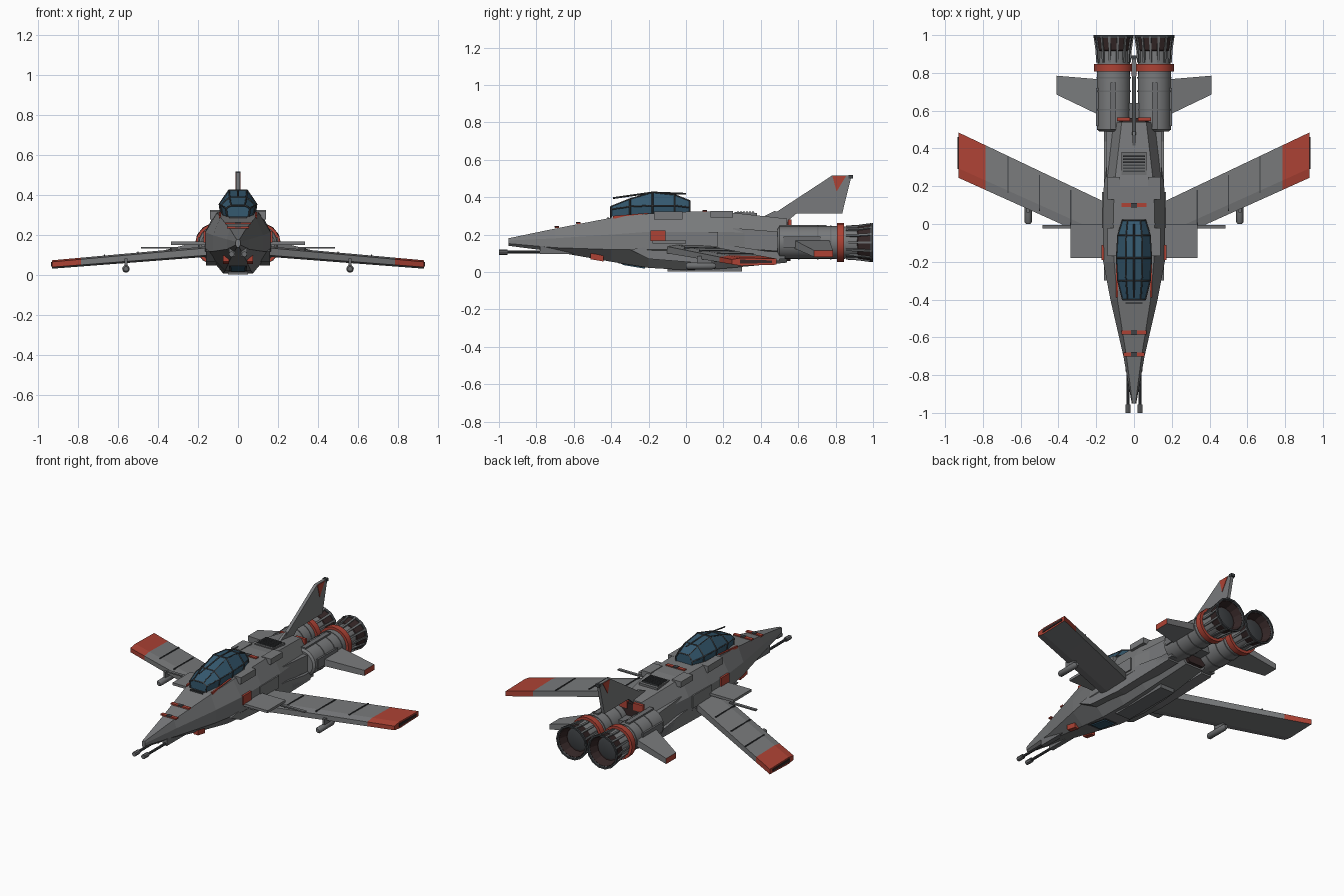
import bpy, bmesh
from math import sin, cos, pi
from mathutils import Vector

cube = bpy.data.objects.get("Cube")
if cube:
    bpy.data.objects.remove(cube, do_unlink=True)


def material(name, r, g, b):
    mat = bpy.data.materials.new(name)
    mat.use_nodes = True
    mat.diffuse_color = (r, g, b, 1)
    mat.node_tree.nodes["Principled BSDF"].inputs["Base Color"].default_value = (r, g, b, 1)
    mat.node_tree.nodes["Principled BSDF"].inputs["Roughness"].default_value = 0.6
    return mat


GREY = material("hull grey", 0.19, 0.195, 0.2)
PANEL = material("panel grey", 0.15, 0.155, 0.16)
RED = material("marking red", 0.42, 0.055, 0.035)
DARK = material("scorched brown", 0.035, 0.02, 0.02)
FRAME = material("frame grey", 0.05, 0.055, 0.06)
GLASS = material("canopy blue", 0.035, 0.1, 0.16)


def finish(name, bm, mats, mirror=False, rule=None):
    """Turn a bmesh into an object, optionally mirrored and coloured by a face rule."""
    bmesh.ops.recalc_face_normals(bm, faces=bm.faces)
    bm.normal_update()
    if rule:
        for face in bm.faces:
            face.material_index = rule(face.calc_center_median(), face.normal)
    mesh = bpy.data.meshes.new(name)
    bm.to_mesh(mesh)
    bm.free()
    for mat in mats:
        mesh.materials.append(mat)
    obj = bpy.data.objects.new(name, mesh)
    bpy.context.collection.objects.link(obj)
    if mirror:
        mod = obj.modifiers.new("Mirror", "MIRROR")
        mod.use_mirror_merge = False
    return obj


def loft(name, rings, mats, mirror=False, rule=None, caps=True):
    bm = bmesh.new()
    loops = [[bm.verts.new(p) for p in ring] for ring in rings]
    count = len(loops[0])
    for a, b in zip(loops, loops[1:]):
        for i in range(count):
            j = (i + 1) % count
            bm.faces.new((a[i], a[j], b[j], b[i]))
    if caps:
        bm.faces.new(loops[0])
        bm.faces.new(loops[-1])
    return finish(name, bm, mats, mirror, rule)


def box(name, xs, ys, zs, mat, mirror=False, drop=0.0):
    """Box from ranges; drop lowers its rear or raises it when negative."""
    rings = [[(x, y, z - d) for x, z in ((xs[0], zs[0]), (xs[1], zs[0]), (xs[1], zs[1]), (xs[0], zs[1]))]
             for y, d in ((ys[0], 0), (ys[1], drop))]
    return loft(name, rings, [mat], mirror)


def plate(name, outline, x, half, mat, mirror=False):
    """Side outline in y and z, given thickness along x."""
    return loft(name, [[(x + s * half, y, z) for y, z in outline] for s in (-1, 1)], [mat], mirror)


def lathe(name, x, z, profile, mat, sides=16, smooth=True, caps=True):
    """Turned part along y from (y, radius) pairs, mirrored to both sides."""
    rings = [[(x + r * cos(2 * pi * i / sides), y, z + r * sin(2 * pi * i / sides))
              for i in range(sides)] for y, r in profile]
    obj = loft(name, rings, [mat], True, caps=caps)
    if smooth:
        bpy.ops.object.select_all(action="DESELECT")
        obj.select_set(True)
        bpy.context.view_layer.objects.active = obj
        bpy.ops.object.shade_smooth_by_angle(angle=0.6)
    return obj


def tube(name, points, radius, mat):
    curve = bpy.data.curves.new(name, "CURVE")
    curve.dimensions = "3D"
    curve.bevel_depth = radius
    curve.bevel_resolution = 0
    curve.use_fill_caps = True
    spline = curve.splines.new("POLY")
    spline.points.add(len(points) - 1)
    for point, co in zip(spline.points, points):
        point.co = (*co, 1)
    curve.materials.append(mat)
    bpy.context.collection.objects.link(bpy.data.objects.new(name, curve))


def symmetric(y, half):
    """Closed ring from half-section (x, z) pairs listed top to bottom."""
    return [(x, y, z) for x, z in half] + [(-x, y, z) for x, z in reversed(half)]


# Fuselage: y, top width/height, side width/upper/lower, belly width/height
hull = ((-.95, .008, .18, .012, .168, .152, .006, .14),
        (-.7, .04, .232, .056, .18, .13, .025, .108),
        (-.4, .088, .29, .125, .2, .12, .05, .055),
        (-.2, .105, .312, .163, .215, .12, .065, .022),
        (0, .11, .322, .165, .215, .12, .075, .01),
        (.2, .105, .322, .16, .215, .12, .075, .018),
        (.54, .065, .285, .115, .2, .115, .06, .05))
loft("fuselage", [symmetric(y, ((wt, zt), (ws, zu), (ws, zl), (wb, zb)))
                  for y, wt, zt, ws, zu, zl, wb, zb in hull], [GREY])
loft("tail_bulkhead", [symmetric(y, ((.06, .27), (.1, .2), (.1, .12), (.05, .06))) for y in (.53, .56)], [DARK])

# Canopy glass with frame hoops and rails
canopy = ((-.4, .055, .295, .06, .335, .035, .35),
          (-.3, .075, .3, .085, .35, .042, .39),
          (-.18, .085, .31, .092, .355, .045, .425),
          (-.06, .08, .31, .085, .355, .042, .412),
          (.02, .055, .315, .06, .345, .035, .38))
hoops = [symmetric(y, ((wt, zt), (wm, zm), (wb, zb))) for y, wb, zb, wm, zm, wt, zt in canopy]
loft("canopy_glass", hoops, [GLASS])
for hoop in hoops:
    tube("canopy_hoop", hoop[3:] + hoop[:3], .005, FRAME)
for corner in (0, 1, 4, 5):
    tube("canopy_rail", [hoop[corner] for hoop in hoops], .004, FRAME)
tube("canopy_probe", [(0, -.39, .395), (0, -.18, .425), (0, 0, .418)], .005, FRAME)

# Main wings: swept, drooping, red tips except underneath
wing = []
for x in (.12, .665, .785, .93):
    t = (x - .12) / .81
    lead, trail = -.12 + t * .365, .1 + t * .385
    top, low = .148 - t * .073, .095 - t * .062
    wing.append([(x, lead, low + .008), (x, lead, top - .008), (x, lead + .05, top),
                 (x, trail, top - .004), (x, trail, low + .006), (x, lead + .05, low)])
loft("wing", wing, [GREY, RED], True, lambda c, n: int(c.x > .78 and n.z > -.5))
plate("wingtip_slot", ((.29, .045), (.29, .066), (.46, .062), (.46, .048)), .931, .003, DARK, True)
for x, y0, y1, z in ((.335, -.01, .18, .13), (.5, .07, .26, .115), (.667, .165, .36, .1)):
    box("wing_panel_line", (x - .003, x + .003), (y0, y1), (z - .008, z + .003), FRAME, True, .002)

# Wing root plates and fairings
box("root_plate", (.15, .335), (-.18, 0), (.152, .168), GREY, True)
box("leading_strip", (.3, .485), (-.025, -.005), (.134, .142), PANEL, True)
plate("root_fairing", ((-.3, .12), (-.1, .15), (.25, .14), (.5, .1), (.5, .06), (.05, .05), (-.2, .07)),
      .125, .035, GREY, True)
box("rear_side_block", (.1, .16), (.32, .53), (.07, .11), PANEL, True)
box("hip_block", (.08, .145), (.25, .5), (.13, .235), GREY, True, .02)

# Underwing pods
lathe("wing_pod", .56, .032, ((0, .012), (.01, .019), (.14, .019), (.16, .011)), PANEL, 10)
box("pod_pylon", (.552, .568), (.06, .14), (.035, .085), PANEL, True)

# Engines: body, red ring, flared hollow nozzle with ribs
EX, EZ = .108, .157
lathe("engine_body", EX, EZ, ((.49, .075), (.5, .088), (.79, .088), (.93, .084)), GREY, 20)
lathe("engine_ring", EX, EZ, ((.808, .088), (.808, .104), (.846, .104), (.846, .086)), RED, 20)
for y in (.6, .7, .77):
    lathe("engine_seam", EX, EZ, ((y, .088), (y, .091), (y + .008, .091), (y + .008, .088)), PANEL, 20)
lathe("nozzle", EX, EZ, ((.91, .08), (.92, .09), (.985, .1), (.99, .092), (.935, .076)), DARK, 14, False)
lathe("nozzle_lip", EX, EZ, ((.984, .094), (.984, .105), (1, .107), (1, .097), (.984, .094)), FRAME, 14, False, False)
lathe("exhaust_disc", EX, EZ, ((.936, .07), (.94, .06)), FRAME, 14)
for i in range(14):
    out = Vector((cos(2 * pi * i / 14), 0, sin(2 * pi * i / 14)))
    side = Vector((-out.z, 0, out.x)) * .006
    rib = []
    for y, r in ((.855, .088), (.92, .092), (.992, .102)):
        mid = Vector((EX, y, EZ)) + out * r
        rib.append([mid - side - out * .008, mid + side - out * .008, mid + side + out * .004, mid - side + out * .004])
    loft("nozzle_rib", rib, [PANEL], True)
box("engine_spine", (.095, .125), (.5, .75), (.235, .252), PANEL, True)
box("engine_side_pad", (.185, .2), (.52, .72), (.13, .19), PANEL, True)
box("engine_link", (-.03, .03), (.5, .64), (.11, .19), PANEL)

# Tailplanes with red ends
tail = [[(x, a, z), (x, b, z), (x, b, z + h), (x, a, z + h)]
        for x, a, b, z, h in ((.17, .57, .765, .13, .045), (.41, .685, .785, .08, .035))]
loft("tailplane", tail, [GREY, RED], True, lambda c, n: int(n.x > .8 and c.x > .4))

# Tail fin with red wedge and dark beacon
plate("tail_fin", ((.47, .312), (.78, .515), (.885, .515), (.835, .312)), 0, .01, GREY)
plate("fin_foot", ((.4, .29), (.47, .325), (.6, .32), (.54, .27)), 0, .008, GREY)
plate("fin_wedge", ((.783, .512), (.855, .512), (.805, .43)), 0, .013, RED)
box("fin_beacon", (-.013, .013), (.87, .892), (.5, .518), FRAME)

# Nose guns
lathe("gun_barrel", .032, .106, ((-.98, .008), (-.5, .008)), FRAME, 8)
lathe("gun_muzzle", .032, .106, ((-1, .014), (-.955, .014)), PANEL, 8)
box("gun_mount", (.015, .045), (-.78, -.55), (.095, .14), PANEL, True)

# Deck plates, vents and markings
box("rear_deck_plate", (.075, .14), (.13, .25), (.29, .326), GREY, True)
box("front_deck_plate", (.09, .14), (-.17, -.02), (.28, .322), GREY, True)
box("spine_plate", (-.065, .065), (.26, .38), (.3, .322), PANEL, False, .006)
for i in range(6):
    y = .275 + i * .016
    box("deck_vent", (-.058, .058), (y, y + .007), (.315, .327), FRAME)
for y, half, z in ((.1, .065, .324), (-.575, .065, .26), (-.69, .055, .238)):
    box("deck_stripe", (-half, half), (y - .011, y + .011), (z - .004, z + .005), RED)
    box("stripe_centre", (-.015, .015), (y - .012, y + .012), (z, z + .007), FRAME)
for y in (-.42, -.405):
    box("nose_slit", (-.045, .045), (y, y + .006), (.285, .294), FRAME)
box("canopy_side_strip", (.084, .094), (-.39, -.2), (.285, .3), RED, True, -.016)
box("side_marking", (.15, .172), (-.19, -.11), (.165, .222), RED, True)
box("side_panel", (.15, .17), (-.02, .17), (.135, .215), GREY, True)
box("tail_light", (.02, .09), (.545, .563), (.235, .28), RED, True)

# Chin parts
box("chin_marking", (.045, .075), (-.51, -.44), (.068, .1), RED, True, .012)
box("chin_sensor", (-.035, .035), (-.34, -.22), (.038, .075), GLASS, False, .02)
box("chin_sensor_frame", (-.045, .045), (-.36, -.2), (.046, .08), FRAME, False, .024)
box("belly_keel", (-.05, .05), (-.1, .3), (.003, .03), PANEL)
